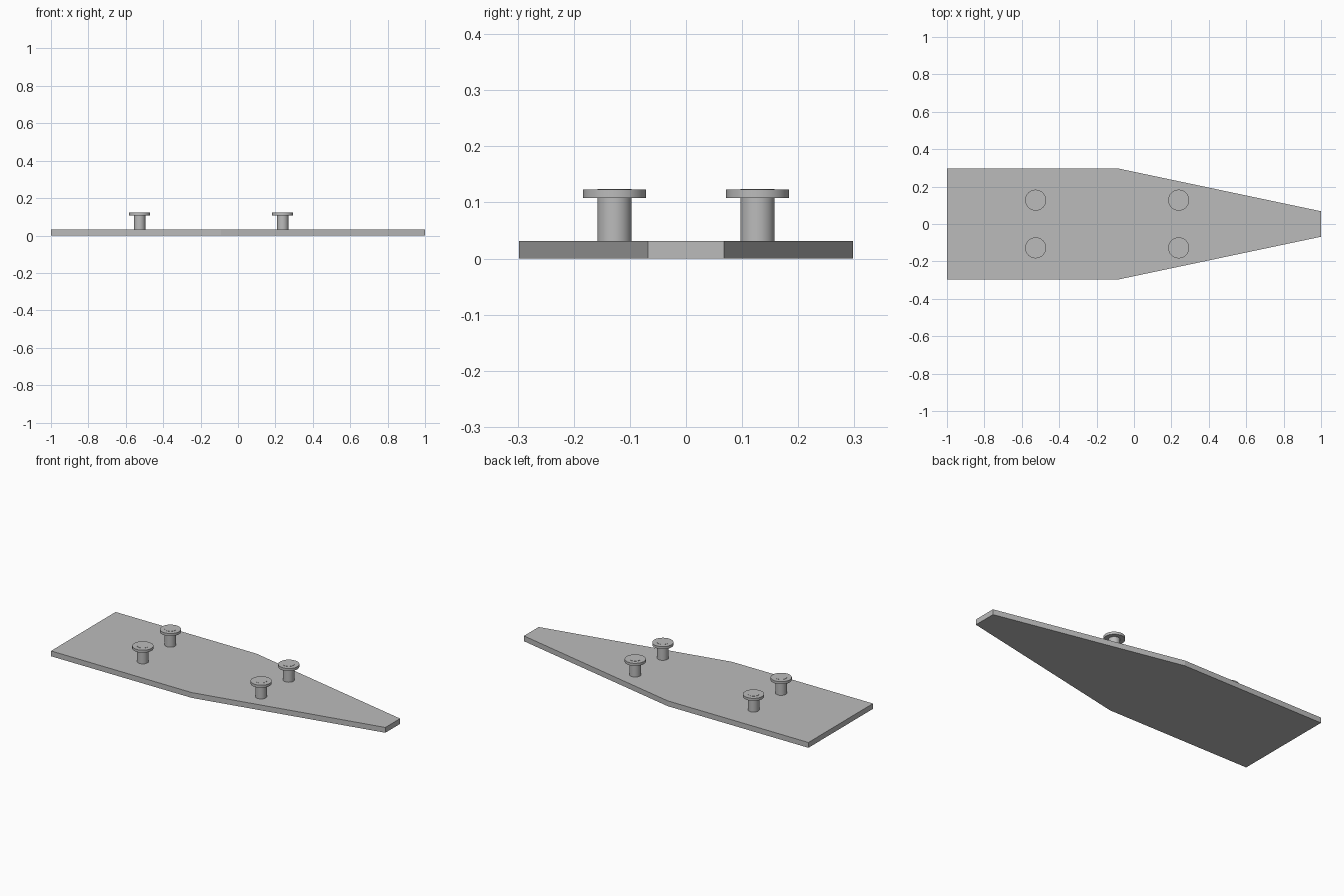
import bpy
import bmesh

cube = bpy.data.objects.get("Cube")
if cube:
    bpy.data.objects.remove(cube, do_unlink=True)

grey = bpy.data.materials.new("plain grey")
grey.use_nodes = True
COLOUR = (0.5, 0.5, 0.5, 1)
grey.diffuse_color = COLOUR
grey.node_tree.nodes["Principled BSDF"].inputs["Base Color"].default_value = COLOUR

PLATE_TOP = 0.031


def extruded_plate(name, outline, height):
    """Flat outline raised into a solid slab."""
    bm = bmesh.new()
    base = bm.faces.new([bm.verts.new((x, y, 0)) for x, y in outline])
    raised = bmesh.ops.extrude_face_region(bm, geom=[base])
    verts = [v for v in raised["geom"] if isinstance(v, bmesh.types.BMVert)]
    bmesh.ops.translate(bm, verts=verts, vec=(0, 0, height))
    bmesh.ops.recalc_face_normals(bm, faces=bm.faces)
    mesh = bpy.data.meshes.new(name)
    bm.to_mesh(mesh)
    bm.free()
    obj = bpy.data.objects.new(name, mesh)
    bpy.context.collection.objects.link(obj)
    mesh.materials.append(grey)


def cylinder(name, x, y, radius, bottom, top):
    bpy.ops.mesh.primitive_cylinder_add(
        vertices=48, radius=radius, depth=top - bottom,
        location=(x, y, (bottom + top) / 2))
    obj = bpy.context.object
    obj.name = name
    obj.data.materials.append(grey)
    bpy.ops.object.shade_smooth_by_angle()


# Tapered base plate
half = [(-1, 0.298), (-0.09, 0.298), (1, 0.068)]
outline = [(x, -y) for x, y in half] + half[::-1]
extruded_plate("base_plate", outline, PLATE_TOP)

# Four pegs, each a stem with a wide flat cap
for end, x in (("rear", -0.526), ("nose", 0.239)):
    for side, y in (("front", -0.1275), ("back", 0.1275)):
        cylinder(f"{end}_{side}_stem", x, y, 0.0305, PLATE_TOP - 0.005, 0.1242)
        cylinder(f"{end}_{side}_cap", x, y, 0.056, 0.108, 0.123)
